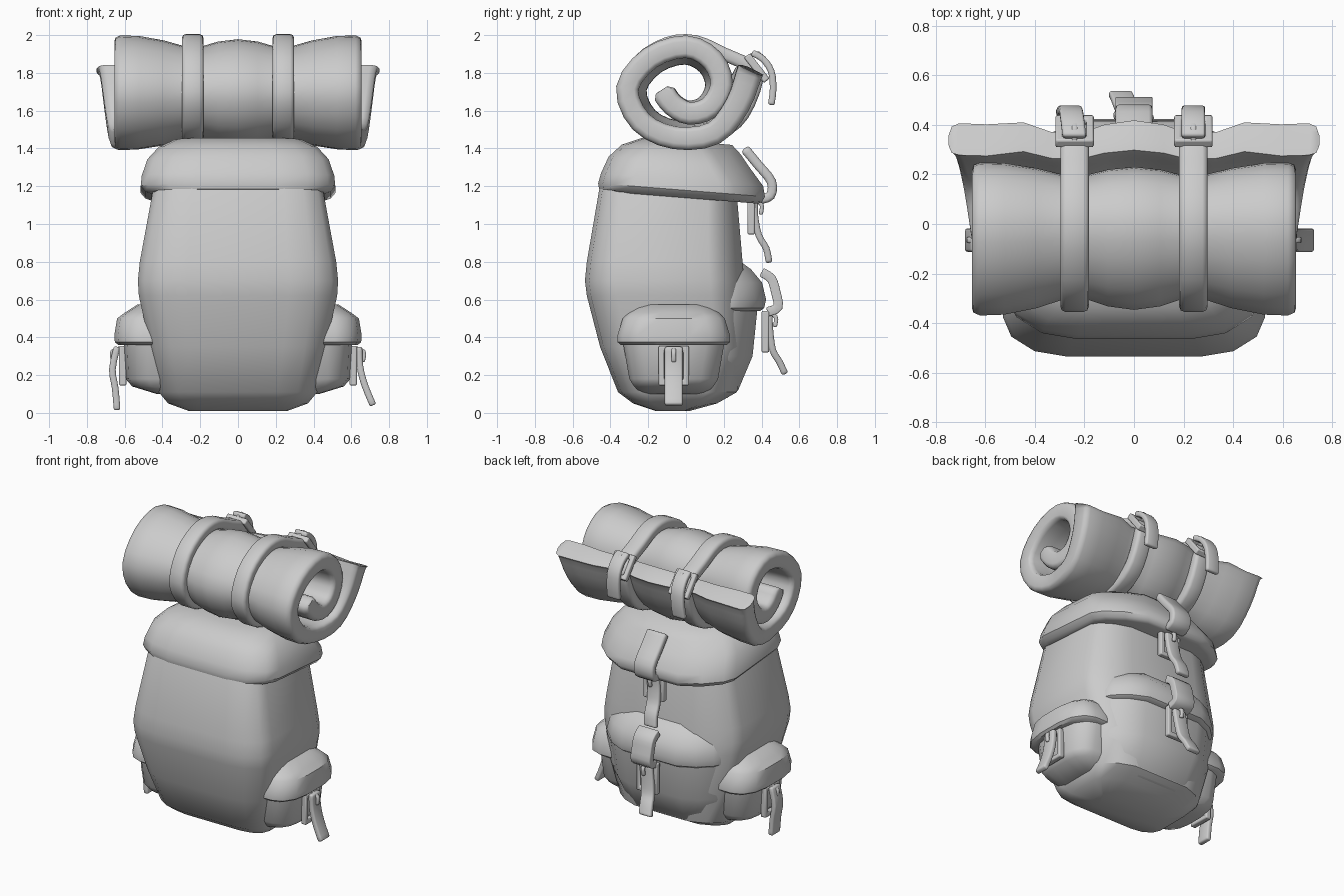
import bpy, math
from mathutils import Matrix, Vector

if "Cube" in bpy.data.objects:
    bpy.data.objects.remove(bpy.data.objects["Cube"])

T, R = Matrix.Translation, Matrix.Rotation


def make(name, verts, faces, matrix=Matrix(), angle=40):
    me = bpy.data.meshes.new(name)
    me.from_pydata([matrix @ Vector(v) for v in verts], [], faces)
    me.update()
    me.shade_smooth()
    me.set_sharp_from_angle(angle=math.radians(angle))
    ob = bpy.data.objects.new(name, me)
    bpy.context.scene.collection.objects.link(ob)
    return ob


def loft(name, rings, matrix=Matrix(), tilt=0.0, wide=1.5, bow=0.0, segs=3):
    """Stack rounded rectangles: (z, half width, y0, y1, corner radius).
    wide stretches the corners in x, bow curves the y1 side."""
    verts, faces = [], []
    for z, hx, y0, y1, r in rings:
        rx = r * wide
        for k, (cx, cy) in enumerate([(hx - rx, y1 - r), (rx - hx, y1 - r),
                                      (rx - hx, y0 + r), (hx - rx, y0 + r)]):
            for j in range(segs + 1):
                a = math.pi / 2 * (k + j / segs)
                x, y = cx + rx * math.cos(a), cy + r * math.sin(a)
                if y > 0:
                    y -= bow * (x / hx) ** 2 * y / y1
                verts.append((x, y, z - tilt * (y + 0.46)))
    n = 4 * (segs + 1)
    for i in range(len(rings) - 1):
        for j in range(n):
            k = (j + 1) % n
            faces.append((i * n + j, i * n + k, (i + 1) * n + k, (i + 1) * n + j))
    faces += [tuple(range(n))[::-1], tuple(range(len(verts) - n, len(verts)))]
    return make(name, verts, faces, matrix)


def curve(pts, steps=3, closed=False):
    """Smooth 2D path through the points (Catmull-Rom)."""
    p = [Vector(q) for q in pts]
    n = len(p)
    get = (lambda i: p[i % n]) if closed else (lambda i: p[max(0, min(n - 1, i))])
    out = []
    for i in range(n if closed else n - 1):
        a, b, c, d = get(i - 1), get(i), get(i + 1), get(i + 2)
        for k in range(steps):
            t = k / steps
            out.append(0.5 * (2 * b + (c - a) * t + (2 * a - 5 * b + 4 * c - d) * t**2
                              + (3 * b - a - 3 * c + d) * t**3))
    return out if closed else out + [p[-1]]


def strip(name, pts, width, thick, matrix=Matrix(), closed=False, lean=0.0):
    """Webbing that follows a (y, z) path, with rounded edges."""
    path = curve(pts, 3, closed)
    n = len(path)
    verts = []
    for i, q in enumerate(path):
        off = lean * i / n
        verts += [(off - width / 2, q.x, q.y), (off + width / 2, q.x, q.y)]
    faces = [(2 * i, 2 * i + 1, 2 * ((i + 1) % n) + 1, 2 * ((i + 1) % n))
             for i in range(n if closed else n - 1)]
    ob = make(name, verts, faces, matrix, 60)
    sol = ob.modifiers.new("thickness", 'SOLIDIFY')
    sol.thickness, sol.offset = thick, 0
    bev = ob.modifiers.new("soft_edge", 'BEVEL')
    bev.width, bev.segments, bev.limit_method = thick * 0.3, 2, 'ANGLE'
    bev.angle_limit = math.radians(50)
    return ob


def buckle(name, matrix, tongue, w=0.16, h=0.19, lean=0.0):
    """Open frame, prong and hanging tongue; local y points outward."""
    bar, d = 0.03, 0.02
    outer = [(-w / 2, -h / 2), (w / 2, -h / 2), (w / 2, h / 2), (-w / 2, h / 2)]
    inner = [(math.copysign(abs(x) - bar, x), math.copysign(abs(z) - bar, z)) for x, z in outer]
    verts = [(x, y, z) for y in (-d, d) for ring in (outer, inner) for x, z in ring]
    faces = []
    for i in range(4):
        j = (i + 1) % 4
        faces += [(i, j, 4 + j, 4 + i), (12 + i, 12 + j, 8 + j, 8 + i),
                  (8 + i, 8 + j, j, i), (4 + i, 4 + j, 12 + j, 12 + i)]
    ob = make(name + "_frame", verts, faces, matrix)
    bev = ob.modifiers.new("soft_edge", 'BEVEL')
    bev.width, bev.segments = 0.008, 2
    strip(name + "_tongue", tongue, 0.095, 0.035, matrix, lean=lean)
    strip(name + "_prong", [(0.0, h / 2 - 0.01), (0.055, h / 2 - 0.03), (0.05, h / 2 - 0.085)],
          0.024, 0.022, matrix)


# Main sack
loft("main_sack", [(0.01, 0.26, -0.16, 0.05, 0.06), (0.05, 0.37, -0.28, 0.19, 0.10),
                   (0.11, 0.42, -0.36, 0.29, 0.13), (0.35, 0.465, -0.455, 0.34, 0.14),
                   (0.62, 0.525, -0.525, 0.335, 0.16), (0.70, 0.53, -0.535, 0.33, 0.16),
                   (0.80, 0.52, -0.525, 0.32, 0.16), (1.18, 0.45, -0.46, 0.29, 0.13),
                   (1.30, 0.42, -0.40, 0.26, 0.13)], wide=1.6, bow=0.08)

# Lid, sloping down toward the back
loft("lid", [(1.175, 0.46, -0.44, 0.41, 0.16), (1.185, 0.49, -0.46, 0.43, 0.17),
             (1.215, 0.515, -0.465, 0.445, 0.18), (1.27, 0.51, -0.45, 0.435, 0.18),
             (1.36, 0.48, -0.41, 0.365, 0.17), (1.43, 0.42, -0.34, 0.31, 0.16),
             (1.475, 0.34, -0.23, 0.26, 0.14)], tilt=0.08, wide=1.6, bow=0.14)

# Back pocket and its flap
loft("back_pocket", [(0.08, 0.33, -0.1, 0.24, 0.12), (0.12, 0.38, -0.1, 0.30, 0.13),
                     (0.30, 0.43, -0.1, 0.375, 0.15), (0.58, 0.44, -0.1, 0.405, 0.15)], bow=0.10)
loft("back_pocket_flap", [(0.54, 0.43, -0.1, 0.42, 0.15), (0.555, 0.45, -0.1, 0.44, 0.16),
                          (0.60, 0.45, -0.1, 0.45, 0.16), (0.69, 0.43, -0.1, 0.43, 0.15),
                          (0.76, 0.39, -0.1, 0.37, 0.14), (0.82, 0.34, -0.1, 0.29, 0.12)],
     bow=0.12)

# Side pockets, flaps and buckles
tongues = {"right": [(0.03, 0.10), (0.035, 0.0), (0.06, -0.10), (0.105, -0.21)],
           "left": [(0.03, 0.10), (0.055, -0.02), (0.04, -0.12), (0.03, -0.235)]}
for side, turn in (("right", -90), ("left", 90)):
    m = T((0, -0.065, 0)) @ R(math.radians(turn), 4, 'Z')
    loft(side + "_pocket", [(0.10, 0.17, 0.2, 0.43, 0.08), (0.14, 0.21, 0.2, 0.56, 0.10),
                            (0.18, 0.235, 0.2, 0.595, 0.12), (0.38, 0.27, 0.2, 0.605, 0.13)], m)
    loft(side + "_pocket_flap", [(0.36, 0.28, 0.2, 0.635, 0.13), (0.375, 0.298, 0.2, 0.652, 0.14),
                                 (0.41, 0.298, 0.2, 0.655, 0.14), (0.50, 0.27, 0.2, 0.64, 0.13),
                                 (0.53, 0.24, 0.2, 0.60, 0.11), (0.575, 0.18, 0.2, 0.53, 0.09)], m)
    buckle(side + "_pocket_buckle", m @ T((0, 0.61, 0.25)), tongues[side], h=0.21)

# Lid strap and back pocket strap with buckles
strip("lid_strap", [(0.31, 1.40), (0.38, 1.315), (0.452, 1.225), (0.447, 1.15), (0.39, 1.13)],
      0.15, 0.05)
buckle("lid_buckle", T((0, 0.345, 1.04)),
       [(0.02, 0.08), (0.02, 0.0), (0.04, -0.1), (0.08, -0.17), (0.095, -0.245)], lean=-0.04)
strip("back_pocket_strap", [(0.40, 0.745), (0.452, 0.71), (0.475, 0.64), (0.487, 0.56),
                            (0.43, 0.535)], 0.15, 0.05)
buckle("back_pocket_buckle", T((0, 0.42, 0.43)),
       [(0.02, 0.09), (0.025, 0.0), (0.04, -0.10), (0.075, -0.16), (0.105, -0.225)],
       h=0.22, lean=-0.06)

# Bedroll: spiral section swept sideways, pinched where the straps sit
spiral = curve([(-0.13, 1.71), (-0.07, 1.63), (0.02, 1.585), (0.13, 1.62), (0.19, 1.74),
                (0.14, 1.87), (0, 1.94), (-0.19, 1.88), (-0.312, 1.72), (-0.24, 1.54),
                (-0.06, 1.455), (0.15, 1.48), (0.275, 1.63), (0.335, 1.79), (0.345, 1.815)])
half = [(1.0, 0.98, 0.032), (0.99, 0.99, 0.05), (0.95, 0.995, 0.06), (0.80, 0.985, 0.06),
        (0.60, 0.91, 0.06), (0.45, 0.82, 0.06), (0.29, 0.81, 0.06), (0.16, 0.89, 0.06)]
stations = [(-u, s, h) for u, s, h in half] + [(0, 0.93, 0.06)] + half[::-1]
n = len(spiral)
mid = Vector((-0.02, 1.69))
verts, faces = [], []
for u, s, h in stations:
    near, far = [], []
    for i, p in enumerate(spiral):
        t = i / (n - 1)
        tail = max(0, (t - 0.72) / 0.28)
        d = (spiral[min(i + 1, n - 1)] - spiral[max(i - 1, 0)]).normalized()
        x = u * (0.655 + 0.095 * tail ** 0.8)
        hh = h * s * (0.6 if i in (0, n - 1) else 1 + 0.2 * tail)
        c = mid + (p - mid) * (s + (0.12 * tail if abs(u) < 0.7 else 0))
        for lst, sg in ((near, 1), (far, -1)):
            lst.append((x, c.x - sg * d.y * hh, c.y + sg * d.x * hh))
    verts += near + far[::-1]
m = 2 * n
for k in range(len(stations) - 1):
    for i in range(m):
        j = (i + 1) % m
        faces.append((k * m + i, k * m + j, (k + 1) * m + j, (k + 1) * m + i))
last = (len(stations) - 1) * m
for i in range(n - 1):
    q = (i, i + 1, m - 2 - i, m - 1 - i)
    faces += [q[::-1], tuple(last + v for v in q)]
make("bedroll", verts, faces, angle=60)

# Bedroll straps and buckles
loop = [(-0.32, 1.7), (-0.25, 1.86), (-0.10, 1.955), (0.05, 1.965), (0.20, 1.90), (0.33, 1.84),
        (0.375, 1.77), (0.30, 1.58), (0.18, 1.485), (0.0, 1.455), (-0.17, 1.49), (-0.27, 1.57)]
for side, sx in (("right", 1), ("left", -1)):
    strip(side + "_bedroll_strap", loop, 0.115, 0.07, T((sx * 0.24, 0, 0)), True)
    buckle(side + "_bedroll_buckle", T((sx * 0.24, 0.375, 1.825)) @ R(math.radians(38), 4, 'X'),
           [(0.03, 0.08), (0.055, 0.02), (0.05, -0.06), (0.0, -0.14), (-0.06, -0.20)],
           w=0.155, h=0.17, lean=0.0 if sx > 0 else -0.03)
